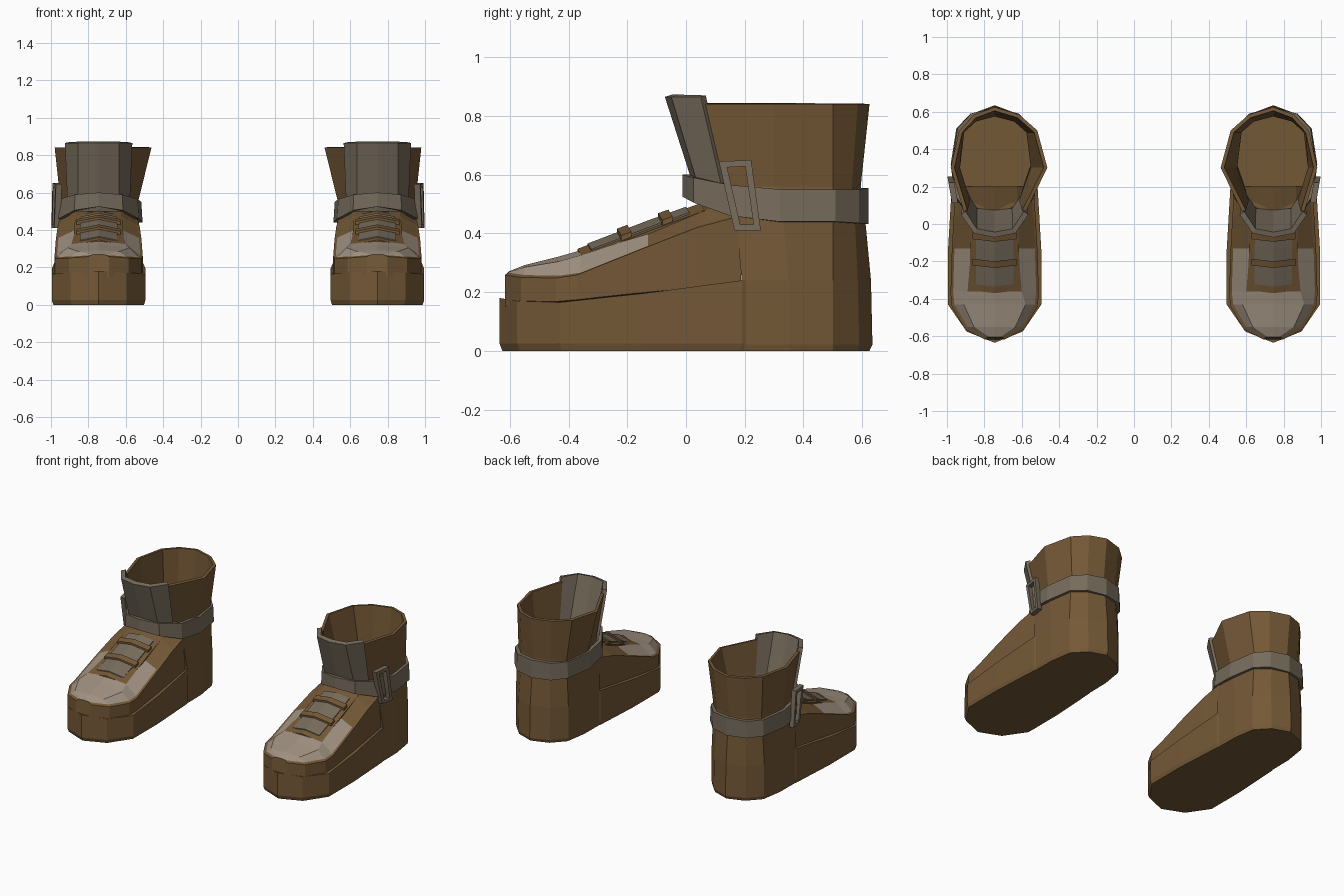
import bpy
from mathutils import Vector

if "Cube" in bpy.data.objects:
    bpy.data.objects.remove(bpy.data.objects["Cube"])

CX = 0.745  # centre line of one boot; the other is mirrored


def material(name, rgb):
    m = bpy.data.materials.new(name)
    m.diffuse_color = (*rgb, 1)
    m.use_nodes = True
    m.node_tree.nodes["Principled BSDF"].inputs["Base Color"].default_value = m.diffuse_color
    return m


BROWN = material("brown leather", (0.175, 0.098, 0.037))
GREY = material("grey leather", (0.185, 0.150, 0.108))
LIGHT = material("pale toe leather", (0.36, 0.29, 0.225))


def add(name, verts, faces, mats, thickness=0, rule=None):
    """Mesh object for one boot, mirrored to make the pair."""
    me = bpy.data.meshes.new(name)
    me.from_pydata([(x + CX, y, z) for x, y, z in verts], [], faces)
    for m in mats:
        me.materials.append(m)
    if rule:
        for i, p in enumerate(me.polygons):
            p.material_index = rule(i)
    ob = bpy.data.objects.new(name, me)
    bpy.context.collection.objects.link(ob)
    if thickness:
        s = ob.modifiers.new("thickness", 'SOLIDIFY')
        s.thickness, s.offset = thickness, -1
    mir = ob.modifiers.new("pair", 'MIRROR')
    mir.use_clip = False
    mir.use_mirror_merge = False
    return ob


def loft(rings, closed=True, bottom=False, top=False):
    """Join rings listed counterclockwise from above, going up."""
    n = len(rings[0])
    verts = [v for r in rings for v in r]
    faces = []
    for k in range(len(rings) - 1):
        for i in range(n if closed else n - 1):
            j = (i + 1) % n
            faces.append((k * n + i, k * n + j, (k + 1) * n + j, (k + 1) * n + i))
    if bottom:
        faces.append(tuple(reversed(range(n))))
    if top:
        faces.append(tuple(range((len(rings) - 1) * n, len(rings) * n)))
    return verts, faces


def both(half):
    """Half outline from the front centre to the back, completed to a ring."""
    return half + [(-x, y, z) for x, y, z in reversed(half) if x > 0]


# Front sole with a raised rim
outline = [(0, -.635, .18), (.15, -.575, .17), (.25, -.43, .165),
           (.25, -.15, .195), (.23, .19, .24), (.2, .26, .24)]
rings = [both([(x * .97, y * .985, 0) for x, y, z in outline]),
         both([(x, y, .025) for x, y, z in outline]), both(outline)]
add("front_sole", *loft(rings, True, True, True), [BROWN])

# Foot upper: sections from toe to ankle (y, side width, side z, shoulder width, shoulder z, centre z)
sections = [(-.605, .04, .258, .03, .268, .27), (-.55, .145, .25, .11, .285, .292),
            (-.43, .215, .248, .165, .305, .322), (-.36, .222, .258, .145, .325, .342),
            (-.13, .215, .35, .125, .40, .43), (.05, .205, .42, .12, .475, .495),
            (.2, .195, .46, .12, .53, .54)]
rows = []
for y, w, zs, sw, sz, zc in sections:
    half = [(w + .014, y - .012, .15), (w + .014, y - .012, zs), (w, y, zs + .008), (sw, y, sz)]
    rows.append(half + [(0, y, zc)] + [(-a, b, c) for a, b, c in reversed(half)])
verts, faces = loft(rows, False)
faces.append(tuple(range(9)))


def toe_colour(i):
    row, col = divmod(i, 8)
    return int(i < 48 and ((row < 4 and col in (2, 5)) or (row < 3 and col in (3, 4))))


add("foot_upper", verts, [tuple(reversed(f)) for f in faces[:-1]] + [faces[-1]],
    [BROWN, LIGHT], rule=toe_colour)


def top_z(y):
    """Height of the instep centre line."""
    for a, b in zip(sections, sections[1:]):
        if a[0] <= y <= b[0]:
            return a[5] + (b[5] - a[5]) * (y - a[0]) / (b[0] - a[0])
    return sections[-1][5]


def instep_plate(name, pts, lift, mat):
    """Raised plate lying on the instep; pts are half outline pairs (x, y) front to back."""
    n = len(pts)
    verts = []
    for dz in (lift, -.05):
        for x, y in pts:
            z = top_z(y) + dz
            side = z - abs(x) * .2
            verts += [(-x, y + x * .12, side), (0, y, z), (x, y + x * .12, side)]
    m = 3 * n
    faces = []
    for k in range(n - 1):
        for c in (0, 1):
            a = 3 * k + c
            faces.append((a, a + 1, a + 4, a + 3))
    rim = [0, 1, 2] + [3 * k + 2 for k in range(1, n)] + [m - 2] + [3 * k for k in range(n - 1, 0, -1)]
    for a, b in zip(rim, rim[1:] + rim[:1]):
        faces.append((b, a, a + m, b + m))
    add(name, verts, faces, [mat])


# Lace panel, grey inlay and crossing straps
instep_plate("lace_panel", [(.135, -.37), (.13, -.13), (.125, .05)], .008, BROWN)
instep_plate("lace_inlay", [(.1, -.335), (.1, -.13), (.095, .0)], .014, GREY)
for i, y in enumerate((-.235, -.095)):
    instep_plate(f"lace_strap_{i + 1}", [(.118, y), (.118, y + .035)], .026, BROWN)

# Heel and shaft, open at the front above the ankle; the inner side flares more
levels = [(0, [(.22, .18), (.218, .35), (.195, .5), (.115, .585)], .625, 1),
          (.022, [(.225, .18), (.223, .35), (.2, .5), (.12, .59)], .635, 1),
          (.24, [(.225, .19), (.22, .35), (.2, .5), (.12, .585)], .63, 1),
          (.45, [(.205, .17), (.215, .33), (.19, .5), (.11, .575)], .61, 1),
          (.56, [(.15, .12), (.205, .3), (.18, .5), (.11, .565)], .595, 1.04),
          (.84, [(.165, .065), (.235, .3), (.19, .5), (.11, .585)], .625, 1.2)]
rings = []
for z, right, back, flare in levels:
    left = [(-x * (flare if i else 1), y, z) for i, (x, y) in enumerate(right)]
    rings.append([(x, y, z) for x, y in right] + [(0, back, z)] + left[::-1])
verts, faces = loft(rings, False, True)
add("shaft", verts, faces, [BROWN], .02)

# Insole closing the shaft at the ankle
floor = [(x * .95, y, .5) for x, y, z in rings[4]] + [(0, .03, .5)]
add("insole", floor, [tuple(range(len(floor)))], [BROWN])

# Tongue standing up in front of the shaft
low = [(-.165, .135, .5), (-.11, .06, .5), (0, .045, .5), (.11, .06, .5), (.165, .135, .5)]
high = [(-.18, .05, .865), (-.11, -.05, .865), (0, -.072, .865), (.11, -.05, .865), (.18, .05, .865)]
add("tongue", *loft([low, high], False), [GREY], .03)

# Ankle strap
path = [(0, -.012, .525, .60), (.13, .025, .505, .59), (.215, .15, .46, .565),
        (.235, .32, .44, .55), (.205, .51, .44, .55), (.13, .59, .435, .55), (0, .622, .432, .555)]
rings = [both([(x, y, lo) for x, y, lo, hi in path]),
         both([(x * .97, y, hi) for x, y, lo, hi in path])]
add("ankle_strap", *loft(rings), [GREY], .025)

# Buckle frame on the outer side
outer = [(.165, .41), (.255, .41), (.222, .65), (.112, .645)]
inner = [(.185, .43), (.23, .43), (.202, .628), (.14, .625)]


def buckle_x(y):
    return .228 + (y - .18) * .17


verts = [(buckle_x(y) + d, y, z) for d in (.012, -.02) for y, z in outer + inner]
faces = []
for i in range(4):
    j = (i + 1) % 4
    faces += [(i, j, j + 4, i + 4), (i + 8, i + 12, j + 12, j + 8),
              (i, i + 8, j + 8, j), (i + 4, j + 4, j + 12, i + 12)]
add("buckle", verts, faces, [GREY])
